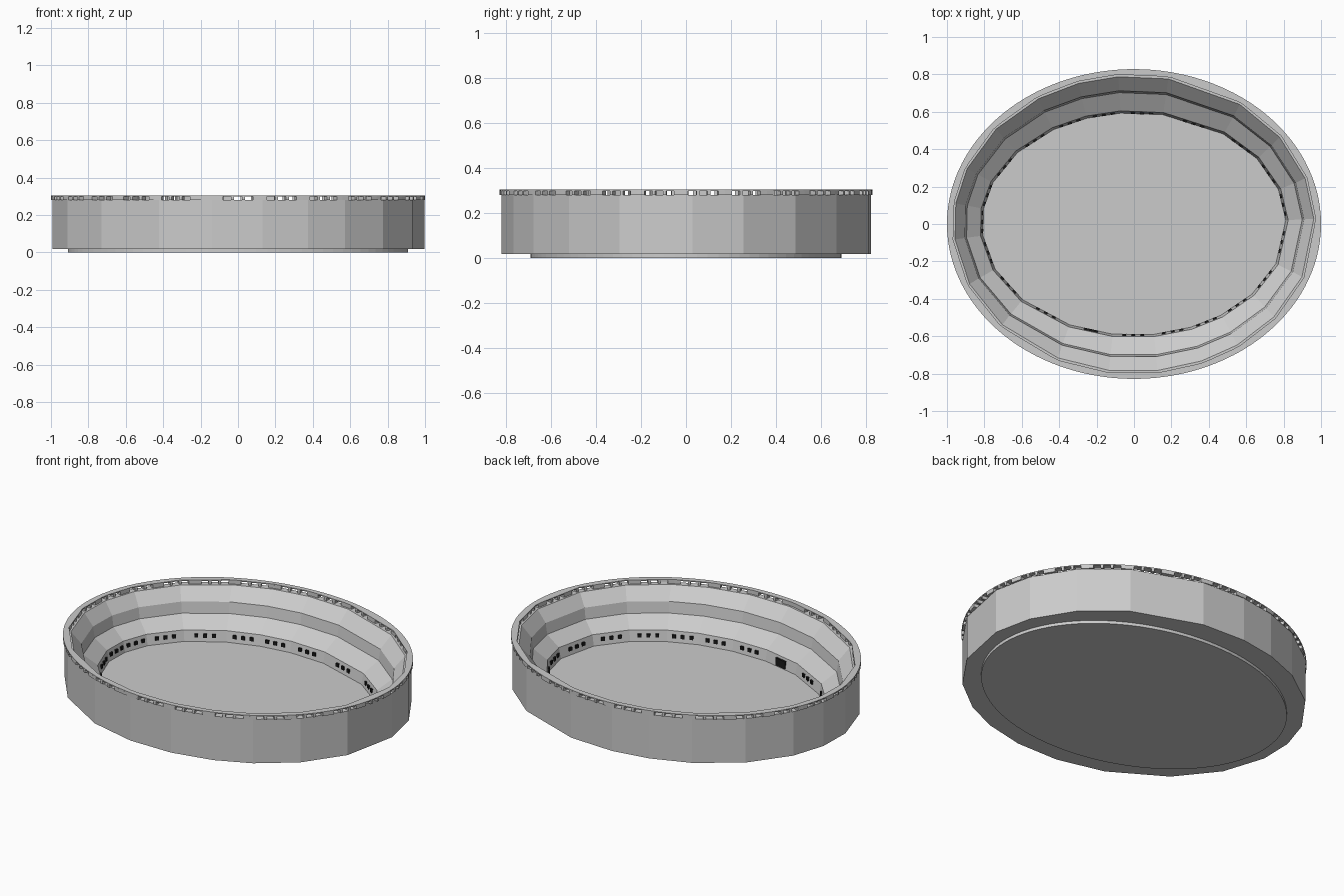
import bpy, bmesh, math
from mathutils import Vector, Matrix

if "Cube" in bpy.data.objects:
    bpy.data.objects.remove(bpy.data.objects["Cube"])

# Facet corner angles of the low-poly bowl (degrees, ellipse parameter)
CORNERS = [2, 18, 36, 54, 79, 95, 108, 122, 140, 158, 172,
           186, 204, 223, 245, 262, 277.5, 292, 305, 321, 339]


def on_ellipse(deg, a, b, z):
    t = math.radians(deg)
    return Vector((a * math.cos(t), b * math.sin(t), z))


def on_facets(deg, a, b, z):
    """Point on the faceted outline."""
    deg = (deg - CORNERS[0]) % 360 + CORNERS[0]
    ring = CORNERS + [CORNERS[0] + 360]
    for p, q in zip(ring, ring[1:]):
        if p <= deg <= q:
            return on_ellipse(p, a, b, z).lerp(on_ellipse(q, a, b, z), (deg - p) / (q - p))


def finish(bm, name, material=None):
    bmesh.ops.recalc_face_normals(bm, faces=bm.faces)
    me = bpy.data.meshes.new(name)
    bm.to_mesh(me)
    bm.free()
    ob = bpy.data.objects.new(name, me)
    bpy.context.collection.objects.link(ob)
    if material:
        me.materials.append(material)
    return ob


def loft(name, profile, angles):
    """Stack elliptical loops (a, b, z) and cap both ends."""
    bm = bmesh.new()
    loops = [[bm.verts.new(on_ellipse(d, *p)) for d in angles] for p in profile]
    n = len(angles)
    for lo, hi in zip(loops, loops[1:]):
        for i in range(n):
            j = (i + 1) % n
            bm.faces.new((lo[i], lo[j], hi[j], hi[i]))
    bm.faces.new(loops[0])
    bm.faces.new(loops[-1])
    return finish(bm, name)


def rim_block(bm, d0, d1, z0, z1, steps, closed=False):
    """Curved block: smooth outside, faceted inside."""
    secs = []
    for i in range(steps if closed else steps + 1):
        d = d0 + (d1 - d0) * i / steps
        secs.append([bm.verts.new(c) for c in (
            on_ellipse(d, 1.0, 0.828, z0), on_ellipse(d, 1.0, 0.828, z1),
            on_facets(d, 0.972, 0.802, z1), on_facets(d, 0.972, 0.802, z0))])
    pairs = list(zip(secs, secs[1:]))
    if closed:
        pairs.append((secs[-1], secs[0]))
    for s, t in pairs:
        for k in range(4):
            m = (k + 1) % 4
            bm.faces.new((s[k], t[k], t[m], s[m]))
    if not closed:
        bm.faces.new(secs[0])
        bm.faces.new(secs[-1])


# Base plate under the bowl
loft("base_plate", [(0.91, 0.692, 0), (0.91, 0.692, 0.018)], [i * 4 for i in range(90)])

# Bowl: outer wall, two sloped stands, steps and pitch floor
loft("stadium_bowl", [
    (0.998, 0.826, 0.018), (0.998, 0.826, 0.28), (0.962, 0.79, 0.28),
    (0.91, 0.715, 0.21), (0.9, 0.705, 0.145),
    (0.825, 0.607, 0.085), (0.812, 0.595, 0.022)], CORNERS)

# Rim: thin cap carried by piers, with groups of three openings
bm = bmesh.new()
rim_block(bm, 0, 360, 0.299, 0.305, 120, closed=True)
cuts = []
for g in range(26):
    centre = -90 + g * 13.62
    for k in (-1, 0, 1):
        cuts.append((centre + k * 3.4 - 1.25, centre + k * 3.4 + 1.25))
for i, (_, end) in enumerate(cuts):
    start = cuts[i + 1][0] if i + 1 < len(cuts) else cuts[0][0] + 360
    rim_block(bm, end, start, 0.28, 0.299, max(1, round((start - end) / 2)))
finish(bm, "rim_gallery")

# Dark openings along the foot of the lower stand
dark = bpy.data.materials.new("dark_opening")
dark.diffuse_color = (0.01, 0.01, 0.01, 1)
dark.use_nodes = True
dark.node_tree.nodes["Principled BSDF"].inputs["Base Color"].default_value = dark.diffuse_color


def add_opening(bm, pos, tangent, w, h):
    t = tangent.normalized()
    n = t.cross(Vector((0, 0, 1)))
    rot = Matrix((t, n, Vector((0, 0, 1)))).transposed().to_4x4()
    mat = Matrix.Translation(pos) @ rot @ Matrix.Diagonal((w, 0.016, h, 1))
    bmesh.ops.create_cube(bm, size=1, matrix=mat)


vents, door = bmesh.new(), bmesh.new()
for p, q in zip(CORNERS, CORNERS[1:] + [CORNERS[0] + 360]):
    a = on_ellipse(p, 0.819, 0.601, 0.056)
    b = on_ellipse(q, 0.819, 0.601, 0.056)
    mid, run = (a + b) / 2, (b - a).normalized()
    if p == 245:
        add_opening(door, mid - Vector((0, 0, 0.008)), run, 0.075, 0.045)
        continue
    for k in (-1, 0, 1):
        add_opening(vents, mid + run * 0.048 * k, run, 0.02, 0.02)
finish(vents, "stand_vents", dark)
finish(door, "pitch_entrance", dark)
